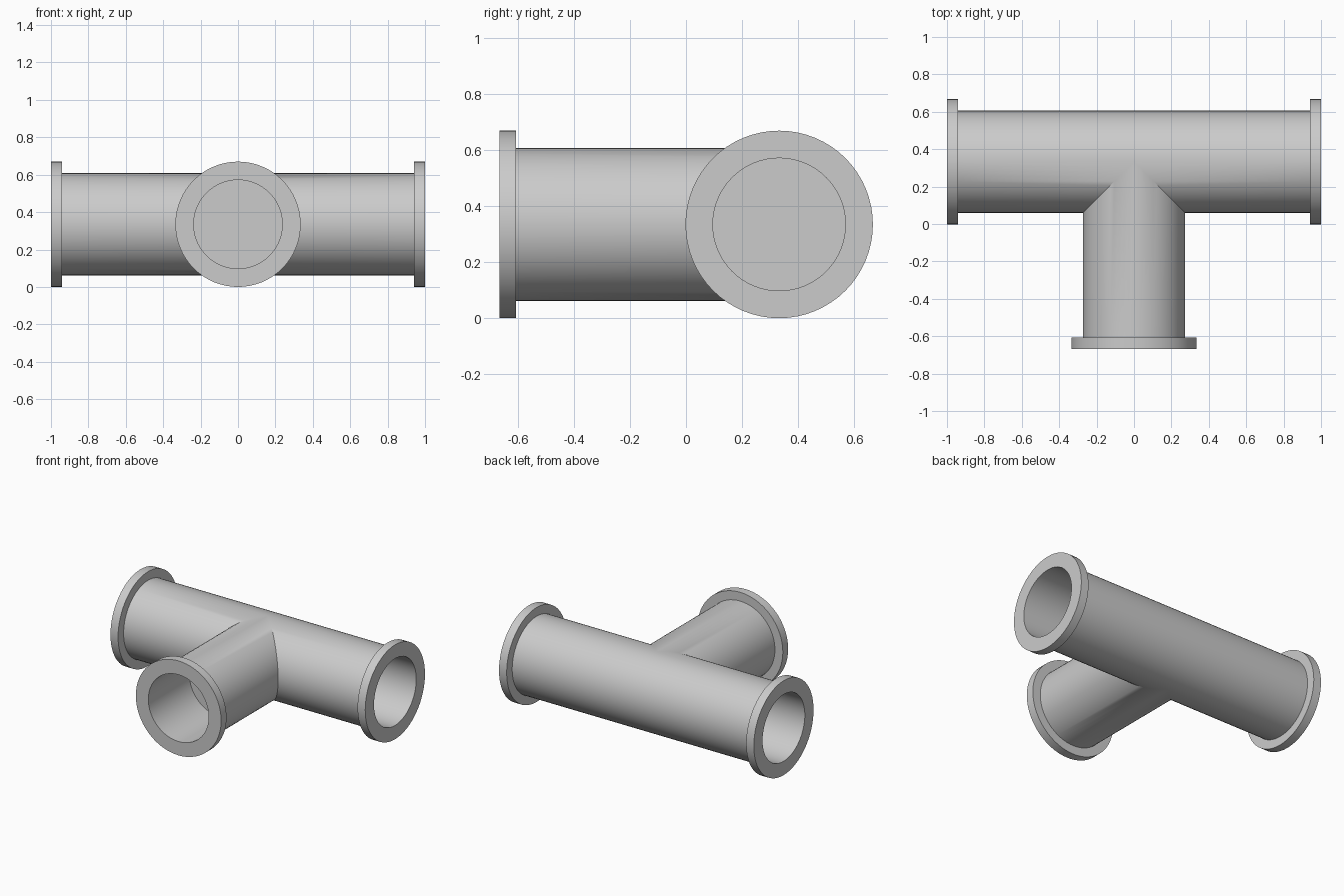
import bpy, bmesh, math
from mathutils import Vector

if "Cube" in bpy.data.objects:
    bpy.data.objects.remove(bpy.data.objects["Cube"])

N = 64                              # sides around each pipe
R_PIPE, R_FLANGE, R_BORE = 0.273, 0.335, 0.237
FLANGE, BORE_DEPTH = 0.06, 0.46
CENTRE = Vector((0, 0.333, 0.335))  # where the pipe axes meet
UP = Vector((0, 0, 1))

bm = bmesh.new()


def arm(axis, side, mitre):
    """Flanged arm along axis; mitre gives its inner start for a sideways offset."""
    profile = [(R_PIPE, None), (R_PIPE, 1 - FLANGE), (R_FLANGE, 1 - FLANGE),
               (R_FLANGE, 1), (R_BORE, 1), (R_BORE, 1 - BORE_DEPTH)]
    rings = []
    for r, d in profile:
        ring = []
        for i in range(N):
            a = 2 * math.pi * i / N
            u, v = r * math.cos(a), r * math.sin(a)
            dist = mitre(u) if d is None else d
            ring.append(bm.verts.new(CENTRE + axis * dist + side * u + UP * v))
        rings.append(ring)
    for lo, hi in zip(rings, rings[1:]):
        for i in range(N):
            j = (i + 1) % N
            bm.faces.new((lo[i], lo[j], hi[j], hi[i]))
    bm.faces.new(rings[-1])         # flat floor of the bore


X, FRONT = Vector((1, 0, 0)), Vector((0, -1, 0))
# two halves of the straight run, then the branch, meeting on mitred seams
arm(X, FRONT, lambda u: max(u, 0))
arm(-X, FRONT, lambda u: max(u, 0))
arm(FRONT, X, abs)

bmesh.ops.remove_doubles(bm, verts=bm.verts[:], dist=1e-4)
bmesh.ops.recalc_face_normals(bm, faces=bm.faces[:])
mesh = bpy.data.meshes.new("pipe_tee")
bm.to_mesh(mesh)
bm.free()

tee = bpy.data.objects.new("pipe_tee", mesh)
bpy.context.collection.objects.link(tee)
bpy.context.view_layer.objects.active = tee
tee.select_set(True)
bpy.ops.object.shade_smooth_by_angle(angle=math.radians(30))
